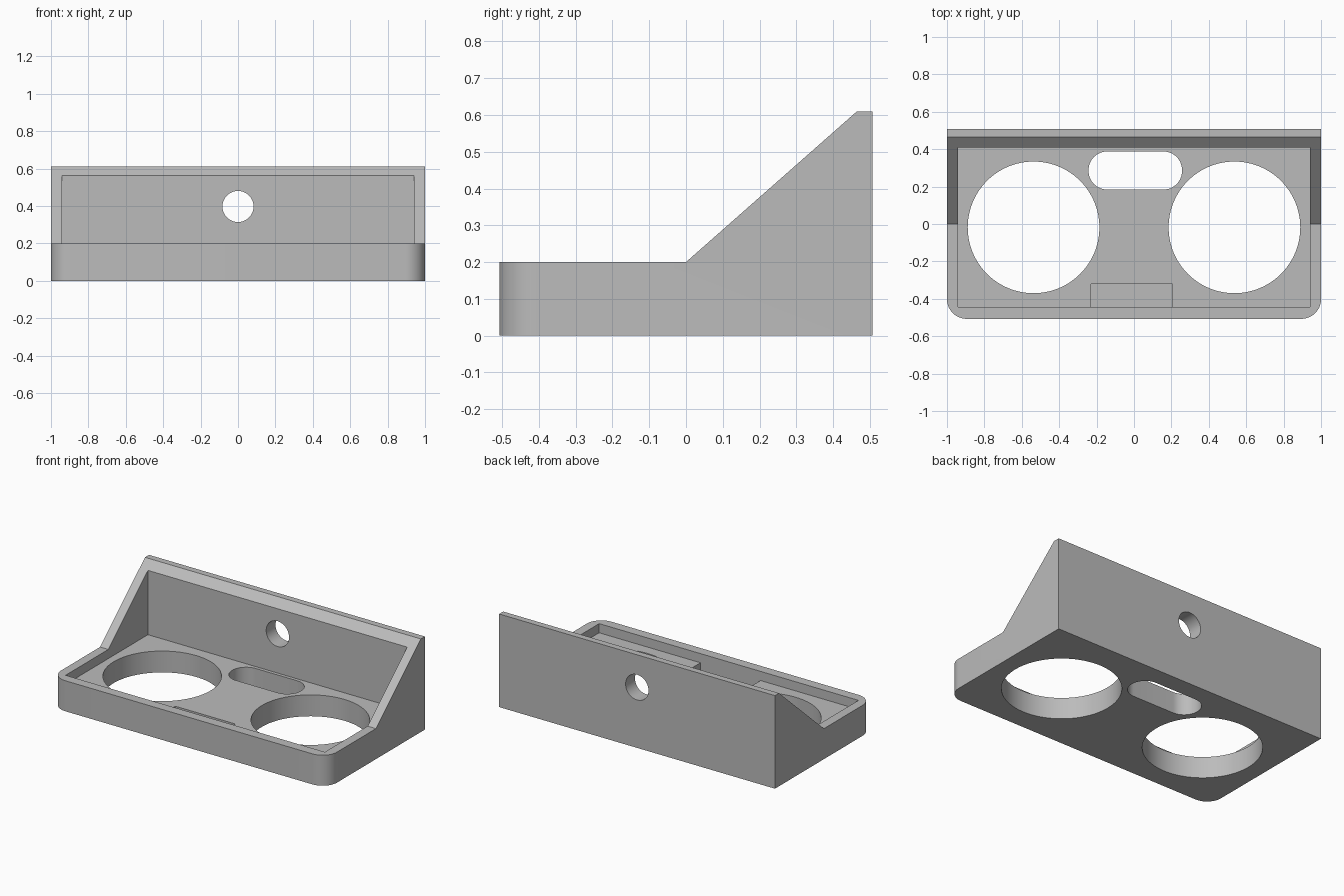
import bpy
import bmesh
from mathutils import Matrix, Vector

cube = bpy.data.objects.get("Cube")
if cube:
    bpy.data.objects.remove(cube, do_unlink=True)

DEPTH = 0.507      # half depth
RIM = 0.2          # height of the tray rim
TOP = 0.61         # height of the back wall
FLOOR = 0.14       # height of the tray floor

grey = bpy.data.materials.new("plain grey")
grey.use_nodes = True
colour = (0.5, 0.5, 0.5, 1)
grey.diffuse_color = colour
grey.node_tree.nodes["Principled BSDF"].inputs["Base Color"].default_value = colour


def finish(name, bm):
    bmesh.ops.recalc_face_normals(bm, faces=bm.faces)
    mesh = bpy.data.meshes.new(name)
    bm.to_mesh(mesh)
    bm.free()
    mesh.materials.append(grey)
    obj = bpy.data.objects.new(name, mesh)
    bpy.context.collection.objects.link(obj)
    return obj


def box(name, low, high, round_ends=0):
    """Box between two corners, optionally with rounded upright edges."""
    low, high = Vector(low), Vector(high)
    bm = bmesh.new()
    bmesh.ops.create_cube(bm, size=1, matrix=Matrix.Translation((low + high) / 2)
                          @ Matrix.Diagonal((*(high - low), 1)))
    if round_ends:
        upright = [e for e in bm.edges
                   if abs(e.verts[0].co.z - e.verts[1].co.z) > 0.01]
        bmesh.ops.bevel(bm, geom=upright, offset=round_ends, segments=12,
                        profile=0.5, affect='EDGES')
    return finish(name, bm)


def cylinder(name, centre, radius, axis='Z'):
    bm = bmesh.new()
    turn = Matrix.Rotation(1.5707963, 4, 'X') if axis == 'Y' else Matrix()
    bmesh.ops.create_cone(bm, cap_ends=True, segments=96, radius1=radius,
                          radius2=radius, depth=0.6,
                          matrix=Matrix.Translation(centre) @ turn)
    return finish(name, bm)


# Body: side profile drawn across the width, front corners rounded
profile = [(-DEPTH, 0), (DEPTH, 0), (DEPTH, TOP), (0.465, TOP),
           (0, RIM), (-DEPTH, RIM)]
bm = bmesh.new()
side = bm.faces.new([bm.verts.new((-1, y, z)) for y, z in profile])
grown = bmesh.ops.extrude_face_region(bm, geom=[side], use_keep_orig=True)
bmesh.ops.translate(bm, vec=(2, 0, 0),
                    verts=[v for v in grown["geom"] if isinstance(v, bmesh.types.BMVert)])
front = [e for e in bm.edges
         if all(v.co.y < -0.5 for v in e.verts)
         and abs(e.verts[0].co.z - e.verts[1].co.z) > 0.1]
bmesh.ops.bevel(bm, geom=front, offset=0.105, segments=16, profile=0.5, affect='EDGES')
holder = finish("holder_body", bm)

# Openings: tray cavity, shallow front recess, cup holes, slot, wall hole
cutters = [
    box("cavity_cutter", (-0.94, -0.443, FLOOR), (0.94, 0.41, 1)),
    box("recess_cutter", (-0.23, -0.443, 0.07), (0.205, -0.32, 0.17)),
    box("slot_cutter", (-0.243, 0.184, -0.1), (0.257, 0.388, 0.3), 0.1),
    cylinder("wall_hole_cutter", (0, 0.5, 0.397), 0.083, 'Y'),
]
for x in (-0.537, 0.537):
    cutters.append(cylinder("cup_hole_cutter", (x, -0.018, 0), 0.352))

bpy.context.view_layer.objects.active = holder
for cutter in cutters:
    cutter.hide_render = True
    cut = holder.modifiers.new(cutter.name, 'BOOLEAN')
    cut.operation = 'DIFFERENCE'
    cut.solver = 'EXACT'
    cut.object = cutter
    bpy.ops.object.modifier_apply(modifier=cut.name)
    bpy.data.objects.remove(cutter, do_unlink=True)

# Smooth curved walls, sharp edges elsewhere
bpy.ops.object.select_all(action='DESELECT')
holder.select_set(True)
bpy.ops.object.shade_smooth_by_angle(angle=0.5)
